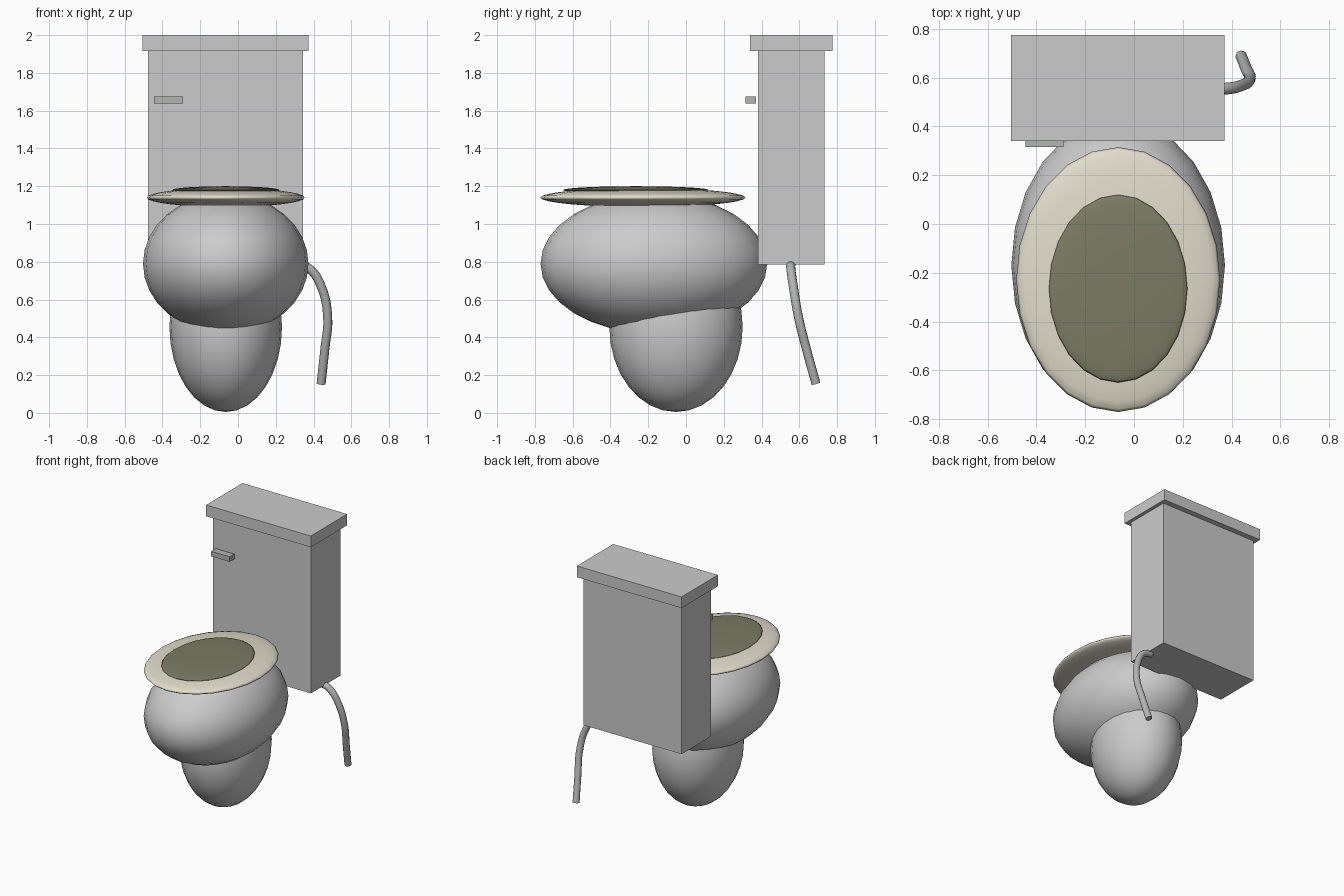
import bpy

if "Cube" in bpy.data.objects:
    bpy.data.objects.remove(bpy.data.objects["Cube"])

CX = -0.065  # centre line of the bowl and tank


def paint(obj, rgb):
    mat = bpy.data.materials.new(obj.name + "_colour")
    mat.diffuse_color = (*rgb, 1)
    mat.use_nodes = True
    mat.node_tree.nodes["Principled BSDF"].inputs["Base Color"].default_value = mat.diffuse_color
    obj.data.materials.append(mat)


def box(name, x, y, z):
    """Box from (min, max) pairs."""
    bpy.ops.mesh.primitive_cube_add(size=1, location=[sum(p) / 2 for p in (x, y, z)])
    obj = bpy.context.object
    obj.name = name
    obj.scale = [p[1] - p[0] for p in (x, y, z)]
    bpy.ops.object.transform_apply(location=False, rotation=False, scale=True)
    return obj


def ellipsoid(name, y, z, radii):
    bpy.ops.mesh.primitive_uv_sphere_add(segments=24, ring_count=16, radius=1, location=(CX, y, z))
    obj = bpy.context.object
    obj.name = name
    obj.scale = radii
    bpy.ops.object.transform_apply(location=False, rotation=False, scale=True)
    bpy.ops.object.shade_smooth()
    return obj


# Pedestal and bowl
ellipsoid("pedestal", -0.053, 0.455, (0.298, 0.353, 0.45))
ellipsoid("bowl", -0.17, 0.79, (0.438, 0.60, 0.37))

# Seat with the dark opening on top
seat = ellipsoid("seat", -0.228, 1.14, (0.418, 0.543, 0.05))
paint(seat, (0.76, 0.72, 0.60))
opening = ellipsoid("bowl_opening", -0.265, 1.18, (0.284, 0.385, 0.02))
paint(opening, (0.2, 0.2, 0.13))

# Tank, lid and flush lever
box("tank", (-0.477, 0.345), (0.38, 0.733), (0.785, 1.92))
box("tank_lid", (-0.505, 0.372), (0.34, 0.775), (1.915, 2.0))
lever = box("flush_lever", (-0.445, -0.29), (0.315, 0.37), (1.637, 1.675))
paint(lever, (0.45, 0.46, 0.45))

# Supply hose curling down from the tank's lower side
path = [(0.31, 0.555, 0.785), (0.375, 0.555, 0.765), (0.44, 0.568, 0.67),
        (0.475, 0.597, 0.50), (0.46, 0.637, 0.34), (0.44, 0.688, 0.155)]
curve = bpy.data.curves.new("supply_hose", "CURVE")
curve.dimensions = "3D"
curve.bevel_depth = 0.024
curve.bevel_resolution = 4
curve.use_fill_caps = True
spline = curve.splines.new("BEZIER")
spline.resolution_u = 6
spline.bezier_points.add(len(path) - 1)
for point, co in zip(spline.bezier_points, path):
    point.co = co
    point.handle_left_type = point.handle_right_type = "AUTO"
hose = bpy.data.objects.new("supply_hose", curve)
bpy.context.collection.objects.link(hose)
paint(hose, (0.45, 0.46, 0.45))
